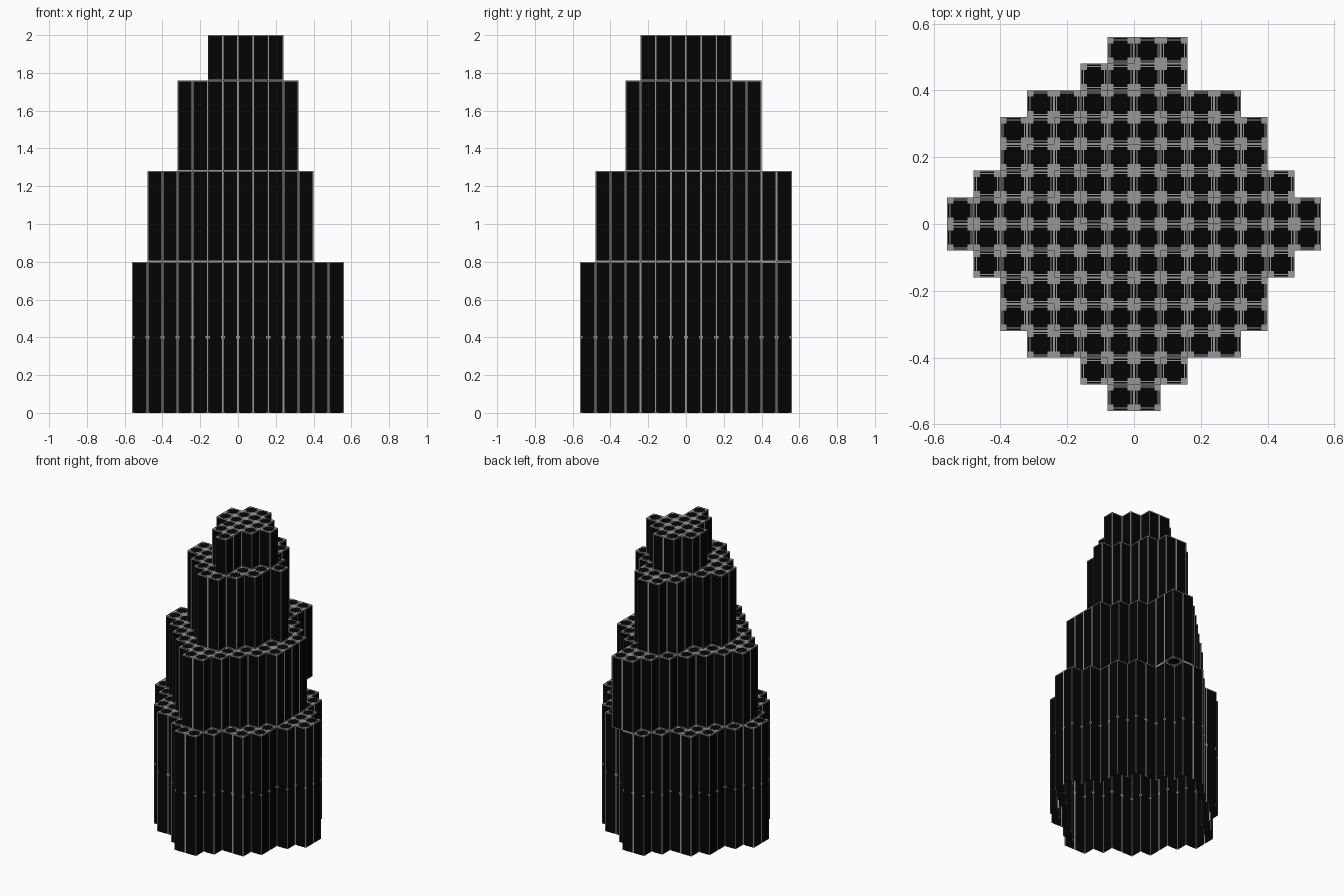
import bpy, bmesh
from mathutils import Vector

if "Cube" in bpy.data.objects:
    bpy.data.objects.remove(bpy.data.objects["Cube"])

S = 0.08  # cell size


def material(name, c):
    m = bpy.data.materials.new(name)
    m.diffuse_color = (c, c, c, 1)
    m.use_nodes = True
    m.node_tree.nodes["Principled BSDF"].inputs["Base Color"].default_value = m.diffuse_color
    return m


MATS = [material("black panel", 0.0012), material("grey trim", 0.31)]


def cells(first_row, rows):
    """Footprint: one (start, end) x range per row of cells, front to back."""
    return {(i, first_row + k) for k, (a, b) in enumerate(rows) for i in range(a, b)}


def grid_face(bm, origin, du, dv, us, vs, is_trim):
    """Flat face split by the breaks us and vs; is_trim picks the colour."""
    pts = [[bm.verts.new(origin + du * u + dv * v) for v in vs] for u in us]
    for a in range(len(us) - 1):
        for b in range(len(vs) - 1):
            f = bm.faces.new((pts[a][b], pts[a + 1][b], pts[a + 1][b + 1], pts[a][b + 1]))
            f.material_index = int(is_trim((us[a] + us[a + 1]) / 2, (vs[b] + vs[b + 1]) / 2))


X, Y, Z = Vector((1, 0, 0)), Vector((0, 1, 0)), Vector((0, 0, 1))
HALF = [0, 0.003, 0.007, 0.010, 0.019]
ROOF = HALF + [S - h for h in reversed(HALF)]
EDGE, CORNER, RIM = 0.005, 0.011, 0.006
WALL = [0, EDGE, CORNER, S - CORNER, S - EDGE, S]


def roof_trim(u, v):
    a, b = min(u, S - u), min(v, S - v)
    e = min(a, b)
    return max(a, b) < 0.019 or e < 0.003 or 0.007 < e < 0.010


def tier(name, own, below, above, z0, z1, top_rim=True, foot_rim=True):
    bm = bmesh.new()
    h = z1 - z0

    def wall_trim(u, v):
        a = min(u, S - u)
        return (a < EDGE or (v > h - RIM and (top_rim or a < CORNER))
                or (v < RIM and (foot_rim or a < CORNER)))

    for i, j in sorted(own):
        p = Vector((i * S, j * S, z0))
        # outer walls, one per exposed side
        for n, o, d in (((0, -1), p, X), ((1, 0), p + X * S, Y),
                        ((0, 1), p + (X + Y) * S, -X), ((-1, 0), p + Y * S, -Y)):
            if (i + n[0], j + n[1]) not in own:
                grid_face(bm, o, d, Z, WALL, [0, RIM, h - RIM, h], wall_trim)
        # terrace or roof cell
        if (i, j) not in above:
            grid_face(bm, p + Z * h, X, Y, ROOF, ROOF, roof_trim)
        # underside of overhang
        if (i, j) not in below:
            grid_face(bm, p, Y, X, ROOF, ROOF, roof_trim)
    bmesh.ops.remove_doubles(bm, verts=bm.verts, dist=0.0002)
    me = bpy.data.meshes.new(name)
    bm.to_mesh(me)
    bm.free()
    for m in MATS:
        me.materials.append(m)
    bpy.context.collection.objects.link(bpy.data.objects.new(name, me))


def disc(half):
    return [(-w, w) for w in list(reversed(half)) + list(half)]


# footprints, bottom to top
base = cells(-7, disc([7, 6, 5, 5, 4, 2, 1]))
second = cells(-6, [(-1, 1), (-2, 2), (-3, 3), (-4, 4), (-5, 5), (-6, 5),
                    (-6, 5), (-5, 5), (-4, 4), (-3, 3), (-2, 2), (-1, 2), (0, 2)])
third = cells(-4, [(-1, 1), (-2, 2), (-3, 3), (-4, 3), (-4, 4),
                   (-3, 3), (-2, 2), (-2, 2), (-1, 1)])
crown = cells(-3, [(0, 1), (-1, 1), (-1, 2), (-2, 3), (-2, 2), (-1, 1)])

# the base is open underneath
tier("base_lower", base, base, base, 0.0, 0.4, False, False)
tier("base_upper", base, base, second, 0.4, 0.8, True, False)
tier("second_tier", second, base, third, 0.8, 1.28)
tier("third_tier", third, second, crown, 1.28, 1.76)
tier("crown_tier", crown, third, set(), 1.76, 2.0)
